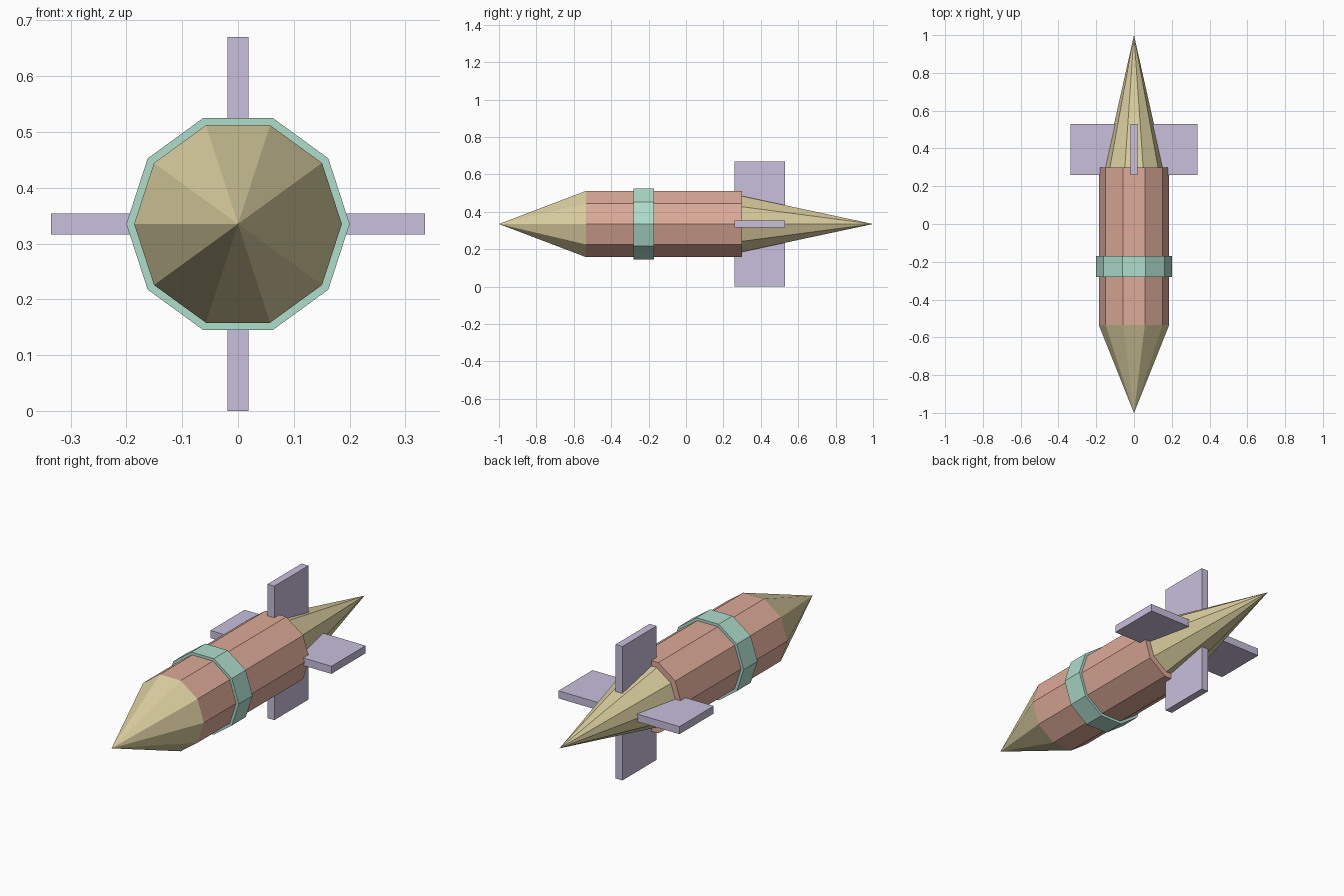
import bpy
import bmesh
from math import cos, sin, tau
from mathutils import Vector

default_cube = bpy.data.objects.get("Cube")
if default_cube:
    bpy.data.objects.remove(default_cube, do_unlink=True)

AXIS_Z = 0.335
SIDES = 10


def make_material(name, red, green, blue):
    """Flat colour, given in display values and stored as linear."""
    colour = [(c / 255) ** 2.2 for c in (red, green, blue)] + [1]
    mat = bpy.data.materials.new(name)
    mat.use_nodes = True
    mat.diffuse_color = colour
    mat.node_tree.nodes["Principled BSDF"].inputs["Base Color"].default_value = colour
    return mat


def finish(name, bm, mat):
    bmesh.ops.recalc_face_normals(bm, faces=bm.faces)
    mesh = bpy.data.meshes.new(name)
    bm.to_mesh(mesh)
    bm.free()
    mesh.materials.append(mat)
    obj = bpy.data.objects.new(name, mesh)
    bpy.context.collection.objects.link(obj)
    return obj


def ring_of_verts(bm, y, radius):
    angles = [tau * i / SIDES for i in range(SIDES)]
    return [bm.verts.new((radius * cos(a), y, AXIS_Z + radius * sin(a))) for a in angles]


def prism(name, y0, y1, radius, mat):
    """Closed ten-sided drum along the y axis."""
    bm = bmesh.new()
    a, b = ring_of_verts(bm, y0, radius), ring_of_verts(bm, y1, radius)
    for i in range(SIDES):
        j = (i + 1) % SIDES
        bm.faces.new((a[i], a[j], b[j], b[i]))
    bm.faces.new(a)
    bm.faces.new(b)
    return finish(name, bm, mat)


def spike(name, base_y, tip_y, radius, mat):
    """Ten-sided cone along the y axis."""
    bm = bmesh.new()
    base = ring_of_verts(bm, base_y, radius)
    tip = bm.verts.new((0, tip_y, AXIS_Z))
    for i in range(SIDES):
        bm.faces.new((base[i], base[(i + 1) % SIDES], tip))
    bm.faces.new(base)
    return finish(name, bm, mat)


def fin(name, direction, mat):
    """Rectangular plate reaching outward from inside the tail."""
    inner, outer, thickness, y0, y1 = 0.08, AXIS_Z, 0.038, 0.26, 0.53
    out = Vector(direction)
    size = Vector((thickness, y1 - y0, thickness))
    for axis in (0, 2):
        if out[axis]:
            size[axis] = outer - inner
    centre = out * (inner + outer) / 2 + Vector((0, (y0 + y1) / 2, AXIS_Z))
    bm = bmesh.new()
    bmesh.ops.create_cube(bm, size=1)
    bmesh.ops.scale(bm, vec=size, verts=bm.verts)
    bmesh.ops.translate(bm, vec=centre, verts=bm.verts)
    return finish(name, bm, mat)


salmon = make_material("salmon", 220, 169, 151)
sand = make_material("sand", 218, 206, 158)
mint = make_material("mint", 173, 220, 203)
lilac = make_material("lilac", 199, 190, 219)

# Body, band and both pointed ends
prism("body", -0.535, 0.30, 0.186, salmon)
prism("band", -0.28, -0.17, 0.20, mint)
spike("nose_cone", -0.535, -1.0, 0.186, sand)
spike("tail_cone", 0.30, 1.0, 0.157, sand)

# Four fins around the tail
for side, direction in {
    "left": (1, 0, 0),
    "right": (-1, 0, 0),
    "top": (0, 0, 1),
    "bottom": (0, 0, -1),
}.items():
    fin(side + "_fin", direction, lilac)
